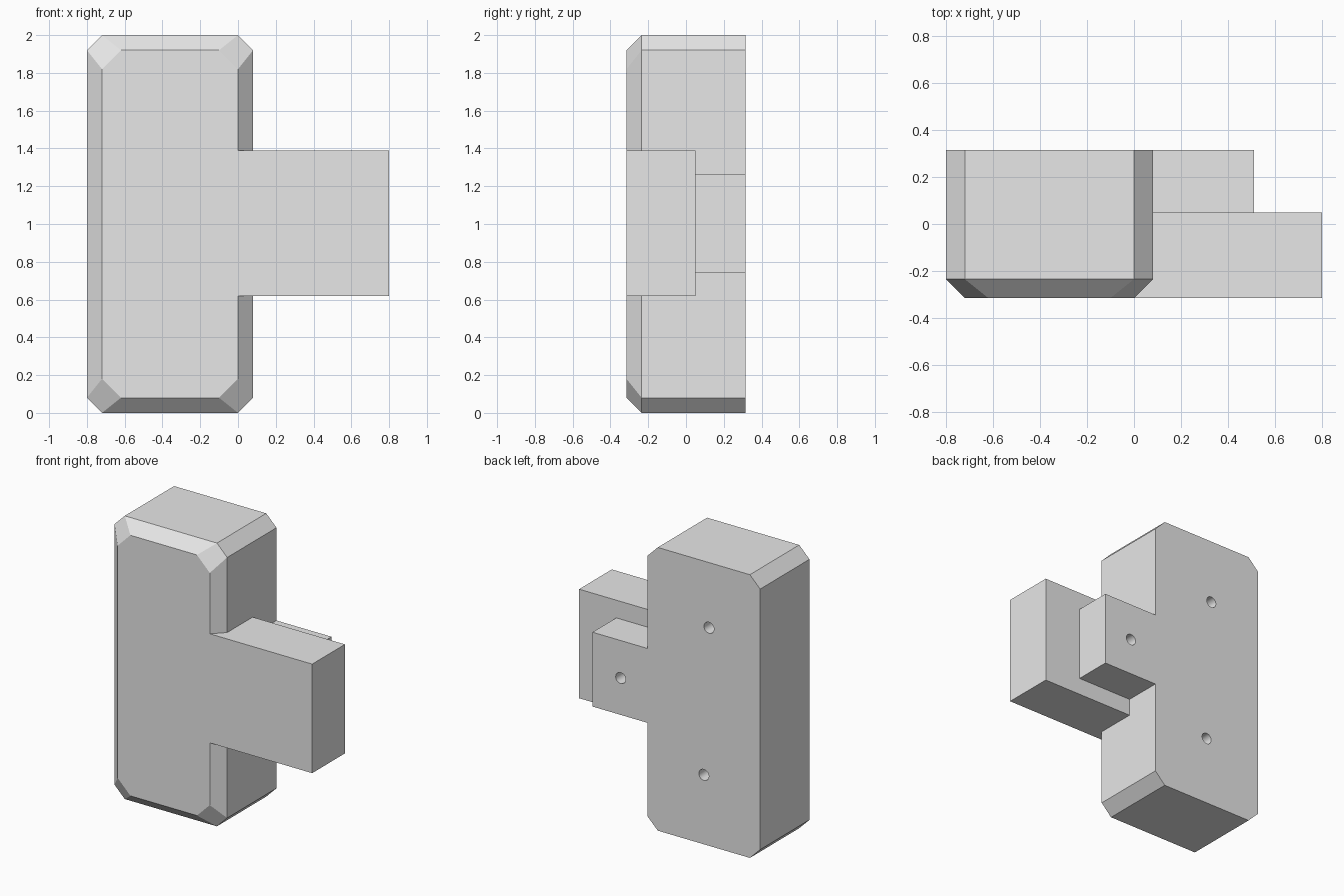
import bpy
import bmesh
import math
from mathutils import Matrix

cube = bpy.data.objects.get("Cube")
if cube:
    bpy.data.objects.remove(cube, do_unlink=True)

# Single grey material
grey = bpy.data.materials.new("light_grey")
grey.use_nodes = True
grey.diffuse_color = (0.8, 0.8, 0.8, 1)
grey.node_tree.nodes["Principled BSDF"].inputs["Base Color"].default_value = (0.8, 0.8, 0.8, 1)

FRONT, BACK = -0.315, 0.315


def finish(bm, name):
    bmesh.ops.recalc_face_normals(bm, faces=bm.faces)
    mesh = bpy.data.meshes.new(name)
    bm.to_mesh(mesh)
    bm.free()
    mesh.materials.append(grey)
    obj = bpy.data.objects.new(name, mesh)
    bpy.context.collection.objects.link(obj)
    return obj


def octagon(bm, x0, x1, z0, z1, cut, y):
    """Ring of vertices: a rectangle with its corners cut off."""
    pts = [(x0 + cut, z0), (x1 - cut, z0), (x1, z0 + cut), (x1, z1 - cut),
           (x1 - cut, z1), (x0 + cut, z1), (x0, z1 - cut), (x0, z0 + cut)]
    return [bm.verts.new((x, y, z)) for x, z in pts]


def box(name, x0, x1, y0, y1, z0, z1):
    bm = bmesh.new()
    bmesh.ops.create_cube(bm, size=1)
    for v in bm.verts:
        v.co.x = x1 if v.co.x > 0 else x0
        v.co.y = y1 if v.co.y > 0 else y0
        v.co.z = z1 if v.co.z > 0 else z0
    return finish(bm, name)


def combine(target, other, operation):
    """Apply a boolean and discard the helper."""
    other.hide_render = True
    mod = target.modifiers.new(operation.lower(), 'BOOLEAN')
    mod.operation = operation
    mod.solver = 'EXACT'
    mod.object = other
    bpy.context.view_layer.objects.active = target
    bpy.ops.object.modifier_apply(modifier=mod.name)
    bpy.data.objects.remove(other, do_unlink=True)


# Upright block with cut corners and a bevelled front rim
bm = bmesh.new()
rings = [octagon(bm, -0.72, 0, 0.08, 1.92, 0.1, FRONT),
         octagon(bm, -0.8, 0.08, 0, 2, 0.08, -0.235),
         octagon(bm, -0.8, 0.08, 0, 2, 0.08, BACK)]
bm.faces.new(rings[0])
bm.faces.new(rings[-1])
for a, b in zip(rings, rings[1:]):
    for i in range(8):
        j = (i + 1) % 8
        bm.faces.new((a[i], a[j], b[j], b[i]))
block = finish(bm, "block_with_side_arm")

# Side arm, flush with the front, and the shorter tab behind it
combine(block, box("side_arm", -0.3, 0.8, FRONT, 0.05, 0.62, 1.39), 'UNION')
combine(block, box("rear_tab", -0.2, 0.51, -0.1, BACK, 0.74, 1.265), 'UNION')

# Screw holes in the back
for x, z in [(-0.4, 1.54), (-0.36, 0.49), (0.29, 1.0)]:
    bm = bmesh.new()
    bmesh.ops.create_cone(bm, cap_ends=True, segments=24, radius1=0.039,
                          radius2=0.039, depth=0.4,
                          matrix=Matrix.Translation((x, BACK, z))
                          @ Matrix.Rotation(math.pi / 2, 4, 'X'))
    combine(block, finish(bm, "hole_cutter"), 'DIFFERENCE')

# Smooth hole walls, sharp edges elsewhere
bpy.ops.object.select_all(action='DESELECT')
block.select_set(True)
bpy.context.view_layer.objects.active = block
bpy.ops.object.shade_smooth_by_angle(angle=math.radians(30))
